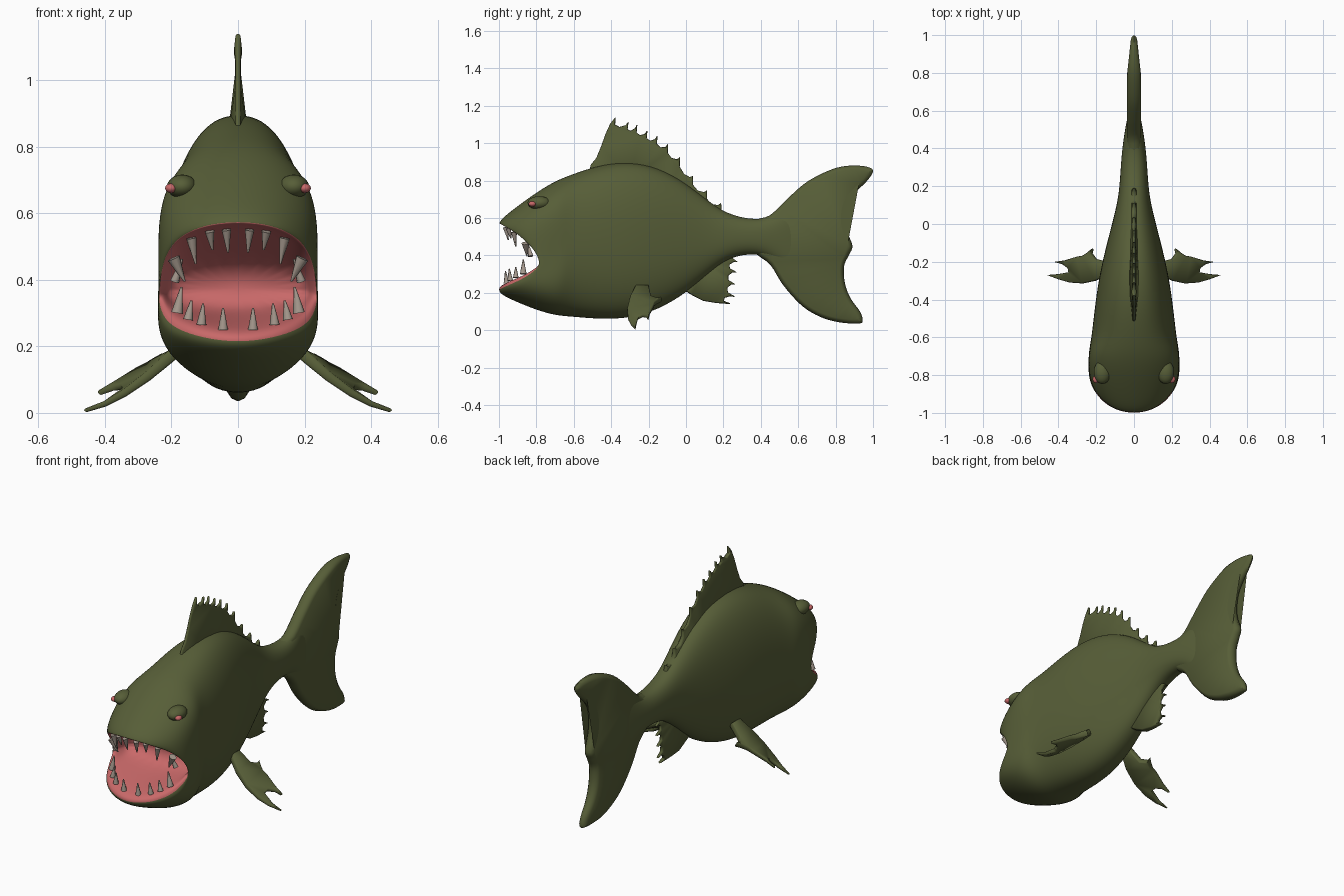
import bpy, bmesh, math
from mathutils import Vector

if "Cube" in bpy.data.objects:
    bpy.data.objects.remove(bpy.data.objects["Cube"])


def material(name, rgb):
    m = bpy.data.materials.new(name)
    m.diffuse_color = (*rgb, 1)
    m.use_nodes = True
    m.node_tree.nodes["Principled BSDF"].inputs["Base Color"].default_value = m.diffuse_color
    return m


GREEN = material("olive skin", (0.095, 0.112, 0.039))
PINK = material("mouth pink", (0.58, 0.14, 0.14))
BONE = material("tooth bone", (0.38, 0.32, 0.27))


def finish(name, bm, mats, angle=None):
    bmesh.ops.recalc_face_normals(bm, faces=bm.faces)
    me = bpy.data.meshes.new(name)
    bm.to_mesh(me)
    bm.free()
    for m in mats:
        me.materials.append(m)
    ob = bpy.data.objects.new(name, me)
    bpy.context.collection.objects.link(ob)
    bpy.context.view_layer.objects.active = ob
    ob.select_set(True)
    if angle:
        bpy.ops.object.shade_smooth_by_angle(angle=math.radians(angle))
    else:
        bpy.ops.object.shade_smooth()
    ob.select_set(False)
    return ob


def clamp(v):
    return min(1, max(0, v))


def loft(bm, rings, inner_count=0):
    """Skin closed rings, cap both ends; the first bands get material 1."""
    vs = [[bm.verts.new(p) for p in r] for r in rings]
    n = len(rings[0])
    for k in range(len(vs) - 1):
        for i in range(n):
            j = (i + 1) % n
            f = bm.faces.new((vs[k][i], vs[k][j], vs[k + 1][j], vs[k + 1][i]))
            f.material_index = 1 if k < inner_count else 0
    bm.faces.new(vs[0]).material_index = 1 if inner_count else 0
    bm.faces.new(vs[-1])
    bm.normal_update()


# ---- body with open mouth: half rings run top to bottom, then mirror ----
RIM = [(0, -1.006, .568), (.07, -.996, .563), (.13, -.97, .547), (.18, -.92, .52),
       (.215, -.865, .476), (.232, -.81, .42), (.238, -.783, .36), (.238, -.80, .322),
       (.222, -.86, .28), (.187, -.92, .252), (.135, -.97, .232), (.07, -.998, .218),
       (0, -1.008, .212)]
STATIONS = [(-.6, .84, .068, .227), (-.45, .89, .054, .21), (-.3, .905, .06, .19),
            (-.15, .875, .105, .157), (0, .79, .195, .117), (.12, .69, .30, .087),
            (.22, .622, .385, .075), (.35, .59, .412, .068), (.46, .60, .39, .055),
            (.56, .67, .30, .037), (.66, .73, .20, .012)]
# sideways swelling of the head (cheeks and jaw) for each point of a half ring
CHEEK = [0, .35, .75, 1, .7, .3, .1, .3, .7, .85, .6, .3, 0]


def power(v, e=.86):
    return math.copysign(abs(v) ** e, v)


def section(y, top, bot, hw):
    mid, half = (top + bot) / 2, (top - bot) / 2
    return [Vector((hw * power(math.sin(math.pi * j / 12)), y,
                    mid + half * power(math.cos(math.pi * j / 12)))) for j in range(13)]


def full(half):
    return list(half) + [Vector((-p[0], p[1], p[2])) for p in half[11:0:-1]]


rim = [Vector(p) for p in RIM]
lip = [Vector((p.x * .96, p.y + .015, p.z + (.035 if j > 6 else .006))) for j, p in enumerate(rim)]
throat = [Vector((p.x * .85, -.66, .37 + (p.z - .37) * .35)) for p in rim]
halves = [throat, [a.lerp(b, .5) for a, b in zip(lip, throat)], lip, rim]
first = section(*STATIONS[0])
for t in (.05, .25, .5, .75):
    ring = []
    for j, (a, b) in enumerate(zip(rim, first)):
        p = a.lerp(b, t)
        swell = math.sqrt(math.sin(math.pi * t))
        p.z += (.034 if t > .1 else .05) * swell * math.cos(math.pi * j / 12)
        p.x = min(.241, p.x + .045 * swell * CHEEK[j])
        ring.append(p)
    halves.append(ring)
halves += [section(*s) for s in STATIONS]
bm = bmesh.new()
loft(bm, [full(h) for h in halves], 3)
body = finish("body", bm, [GREEN, PINK])
body.modifiers.new("Smooth", 'SUBSURF').levels = 2
body.modifiers["Smooth"].render_levels = 2


# ---- fins: 2D outline skinned with a rounded edge ----
def rounded(pts, steps=4):
    """Closed Catmull-Rom curve through the points."""
    out, n = [], len(pts)
    for i in range(n):
        a, b, c, d = (Vector(pts[(i + o) % n]) for o in (-1, 0, 1, 2))
        for s in range(steps):
            t = s / steps
            out.append(.5 * (2 * b + (c - a) * t + (2 * a - 5 * b + 4 * c - d) * t * t
                             + (3 * b - a - 3 * c + d) * t ** 3))
    return out


def inset(pts, d):
    n = len(pts)
    area = sum(pts[i - 1].x * pts[i].y - pts[i].x * pts[i - 1].y for i in range(n))
    out = []
    for i in range(n):
        tan = (pts[(i + 1) % n] - pts[i - 1]).normalized()
        out.append(pts[i] + Vector((-tan.y, tan.x)) * math.copysign(d, area))
    return out


def fin(name, pts, edge, place):
    """place(a, b, s) maps outline point and side s (-1..1) into space."""
    pts = [Vector(p) for p in pts]
    rings = []
    for s, d in ((-1, 1), (-.7, .35), (0, 0), (.7, .35), (1, 1)):
        rings.append([place(p.x, p.y, s) for p in inset(pts, d * edge)])
    bm = bmesh.new()
    loft(bm, rings)
    bmesh.ops.triangulate(bm, faces=[f for f in bm.faces if len(f.verts) > 4])
    return finish(name, bm, [GREEN], 60)


def spiny(tips, back):
    """Row of hooked spines: each tip is followed by a hollow scalloped edge."""
    out = []
    for (a, b), (c, d) in zip(tips, tips[1:]):
        step, off = Vector((c - a, d - b)), Vector(back)
        p = Vector((a, b))
        out += [p, p + step * .15 + off, p + step * .5 + off * 1.1, p + step * .85 + off * .6]
    return out + [tips[-1]]


TAIL = [(.36, .575), (.45, .615), (.55, .71), (.65, .795), (.78, .86), (.88, .88), (.97, .873),
        (1.0, .85), (.97, .80), (.91, .74), (.865, .68), (.85, .6), (.86, .53), (.89, .45),
        (.87, .40), (.845, .34), (.85, .25), (.88, .17), (.93, .10), (.945, .05), (.92, .035),
        (.82, .042), (.72, .07), (.62, .13), (.52, .24), (.45, .35), (.36, .43)]
fin("tail_fin", rounded(TAIL), .022,
    lambda a, b, s: (s * (.036 - .11 * max(0, a - .8)), a, b))

DORSAL_TIPS = [(-.377, 1.139), (-.307, 1.113), (-.26, 1.098), (-.206, 1.066), (-.152, 1.039),
               (-.095, .995), (-.032, .925), (.038, .825), (.113, .748), (.188, .68)]
dorsal = ([(-.3, .8), (-.52, .83), (-.51, .883), (-.48, .92), (-.455, .98), (-.43, 1.05), (-.405, 1.105)]
          + spiny(DORSAL_TIPS, (-.012, -.036)) + [(.19, .64), (.21, .61), (.1, .6), (-.1, .72)])


def dorsal_place(a, b, s):
    """Thin along the spiny edge, thick where the fin meets the back."""
    edge = 1.139 + (2.2 * (a + .38) if a < -.38 else -.81 * (a + .38))
    return (s * (.007 + .027 * clamp((edge - b) / .2)), a, b)


fin("dorsal_fin", dorsal, .006, dorsal_place)

ANAL_TIPS = [(.237, .139), (.262, .18), (.264, .246), (.272, .31), (.277, .364)]
anal = ([(.1, .36), (-.02, .22), (.03, .188), (.09, .157), (.16, .145)]
        + spiny(ANAL_TIPS, (-.038, .012)) + [(.25, .385), (.2, .42)])
fin("anal_fin", anal, .006, lambda a, b, s: (s * (.007 + .015 * clamp((.25 - a) / .15)), a, b))

PECTORAL = [(.14, -.27), (.2, -.3), (.27, -.315), (.34, -.31), (.4, -.293), (.462, -.27),
            (.40, -.265), (.345, -.255), (.35, -.235), (.38, -.213), (.42, -.2), (.37, -.193),
            (.3, -.172), (.27, -.167), (.245, -.15), (.22, -.13), (.222, -.155), (.2, -.185),
            (.14, -.2)]


def pectoral_place(side):
    def place(a, b, s):
        u = max(0, .465 - a) / .265
        z = .007 + .165 * u ** 1.5 + max(0, b + .27) * .6 * clamp((a - .2) / .15)
        w = s * (.005 + .011 * min(1, u))
        return (side * (a + w * .5), b, z + w)
    return place


for side, word in ((1, "left"), (-1, "right")):
    fin(word + "_pectoral_fin", PECTORAL, .006, pectoral_place(side))


# ---- eyes and brows ----
def ball(name, loc, size, mat):
    bm = bmesh.new()
    bmesh.ops.create_uvsphere(bm, u_segments=20, v_segments=12, radius=1)
    for v in bm.verts:
        v.co = Vector(loc) + Vector(a * b for a, b in zip(v.co, size))
    return finish(name, bm, [mat])


# ---- teeth: cones from gum to tip ----
def tooth(name, base, tip, r):
    base, tip = Vector(base), Vector(tip)
    bm = bmesh.new()
    bmesh.ops.create_cone(bm, cap_ends=True, segments=8, radius1=r, radius2=.003,
                          depth=(tip - base).length)
    rot = (tip - base).to_track_quat('Z', 'Y')
    for v in bm.verts:
        v.co = (base + tip) / 2 + rot @ v.co
    return finish(name, bm, [BONE], 60)


TEETH = [((.035, -.965, .55), (.03, -.95, .482), .015), ((.085, -.95, .545), (.077, -.935, .49), .015),
         ((.14, -.92, .525), (.127, -.91, .448), .016), ((.193, -.86, .465), (.16, -.85, .395), .02),
         ((.045, -.96, .25), (.045, -.965, .315), .015), ((.11, -.94, .265), (.105, -.945, .328), .015),
         ((.15, -.91, .28), (.14, -.91, .338), .015), ((.183, -.87, .30), (.17, -.87, .378), .018),
         ((.19, -.83, .395), (.168, -.845, .462), .014)]
for side, word in ((1, "left"), (-1, "right")):
    ball(word + "_brow", (side * .168, -.785, .68), (.045, .062, .036), GREEN)
    ball(word + "_eye", (side * .201, -.822, .675), (.018, .02, .014), PINK)
    for i, (b, t, r) in enumerate(TEETH):
        tooth(f"{word}_tooth_{i + 1}", (side * b[0], *b[1:]), (side * t[0], *t[1:]), r)
